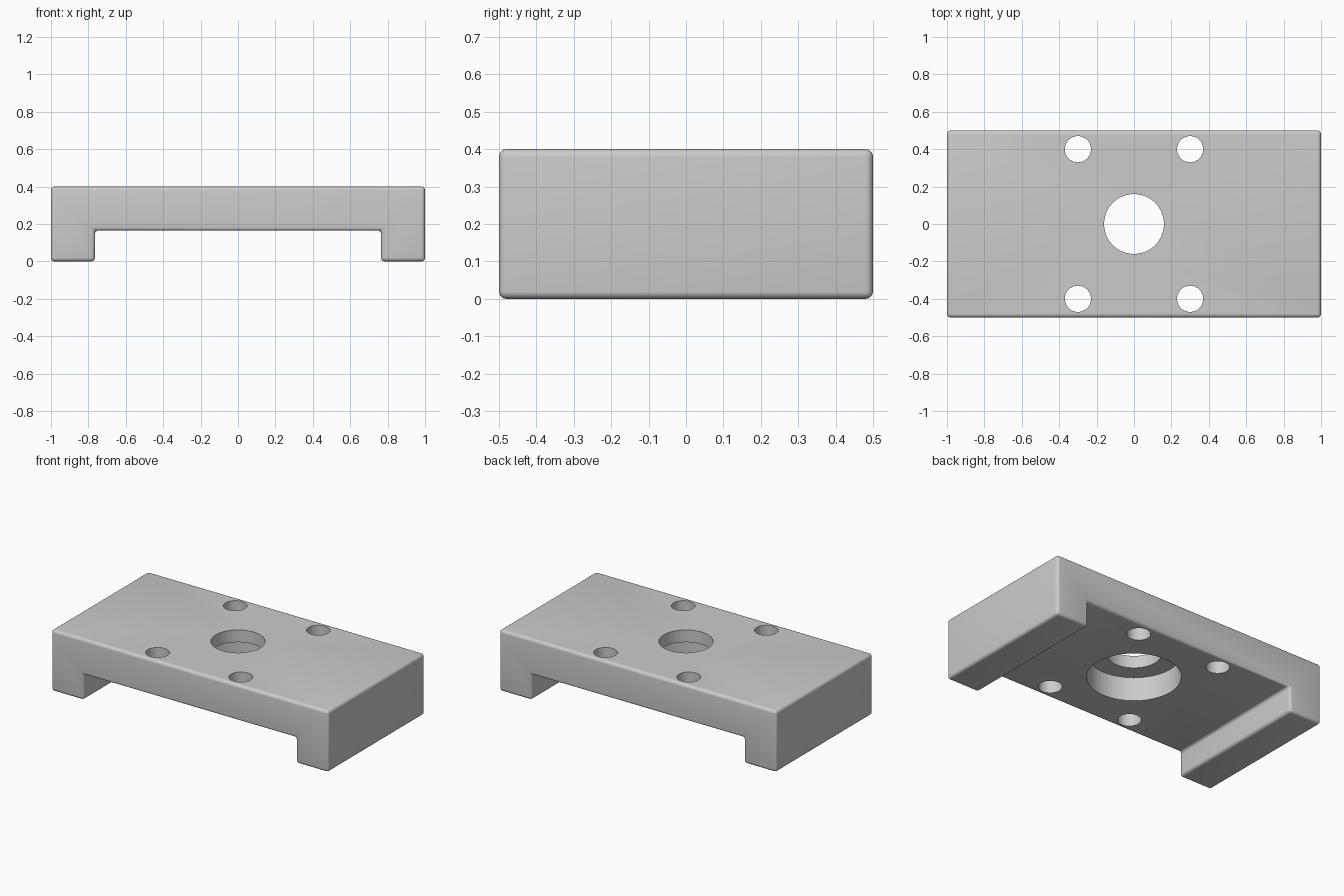
import bpy, bmesh, math

cube = bpy.data.objects.get("Cube")
if cube:
    bpy.data.objects.remove(cube, do_unlink=True)

HEIGHT, HALF_DEPTH = 0.4, 0.5
NOTCH_X, NOTCH_Z = 0.765, 0.166
ROUNDING = 0.02

grey = bpy.data.materials.new("plain grey")
grey.use_nodes = True
colour = (0.6, 0.6, 0.6, 1)
grey.diffuse_color = colour
grey.node_tree.nodes["Principled BSDF"].inputs["Base Color"].default_value = colour


def add_object(name, bm):
    mesh = bpy.data.meshes.new(name)
    bm.to_mesh(mesh)
    bm.free()
    mesh.materials.append(grey)
    obj = bpy.data.objects.new(name, mesh)
    bpy.context.collection.objects.link(obj)
    return obj


# Bridge-shaped profile extruded from front to back
half = [(NOTCH_X, NOTCH_Z), (NOTCH_X, 0), (1, 0), (1, HEIGHT)]
profile = half + [(-x, z) for x, z in reversed(half)]
bm = bmesh.new()
face = bm.faces.new([bm.verts.new((x, -HALF_DEPTH, z)) for x, z in profile])
back = bmesh.ops.extrude_face_region(bm, geom=[face])["geom"]
bmesh.ops.translate(bm, vec=(0, 2 * HALF_DEPTH, 0),
                    verts=[g for g in back if isinstance(g, bmesh.types.BMVert)])
bmesh.ops.recalc_face_normals(bm, faces=bm.faces)
# Rounded edges all over, before the crisp holes are drilled
bmesh.ops.bevel(bm, geom=list(bm.edges), offset=ROUNDING, segments=5,
                profile=0.5, affect='EDGES', clamp_overlap=True)
block = add_object("mounting_block", bm)


def drill(name, x, y, radius, bottom, top):
    """Cut a round vertical hole into the block."""
    bm = bmesh.new()
    bmesh.ops.create_cone(bm, cap_ends=True, segments=64, radius1=radius,
                          radius2=radius, depth=top - bottom)
    bmesh.ops.translate(bm, verts=bm.verts, vec=(x, y, (top + bottom) / 2))
    cutter = add_object(name, bm)
    cutter.hide_render = True
    cutter.hide_set(True)
    cutter.display_type = 'WIRE'
    cut = block.modifiers.new(name, 'BOOLEAN')
    cut.operation = 'DIFFERENCE'
    cut.solver = 'EXACT'
    cut.object = cutter
    return cutter


# Centre bore with a wider counterbore underneath, and four screw holes
cutters = [drill("centre_bore_cutter", 0, 0, 0.16, -0.1, 0.5),
           drill("counterbore_cutter", 0, 0, 0.275, -0.1, 0.32)]
for x in (-0.3, 0.3):
    for y in (-0.4, 0.4):
        cutters.append(drill("screw_hole_cutter", x, y, 0.07, -0.1, 0.5))

# Apply the cuts, remove the cutters and smooth the curved surfaces
bpy.ops.object.select_all(action='DESELECT')
block.select_set(True)
bpy.context.view_layer.objects.active = block
for modifier in list(block.modifiers):
    bpy.ops.object.modifier_apply(modifier=modifier.name)
for cutter in cutters:
    bpy.data.objects.remove(cutter, do_unlink=True)
bpy.ops.object.shade_smooth_by_angle(angle=math.radians(35))
